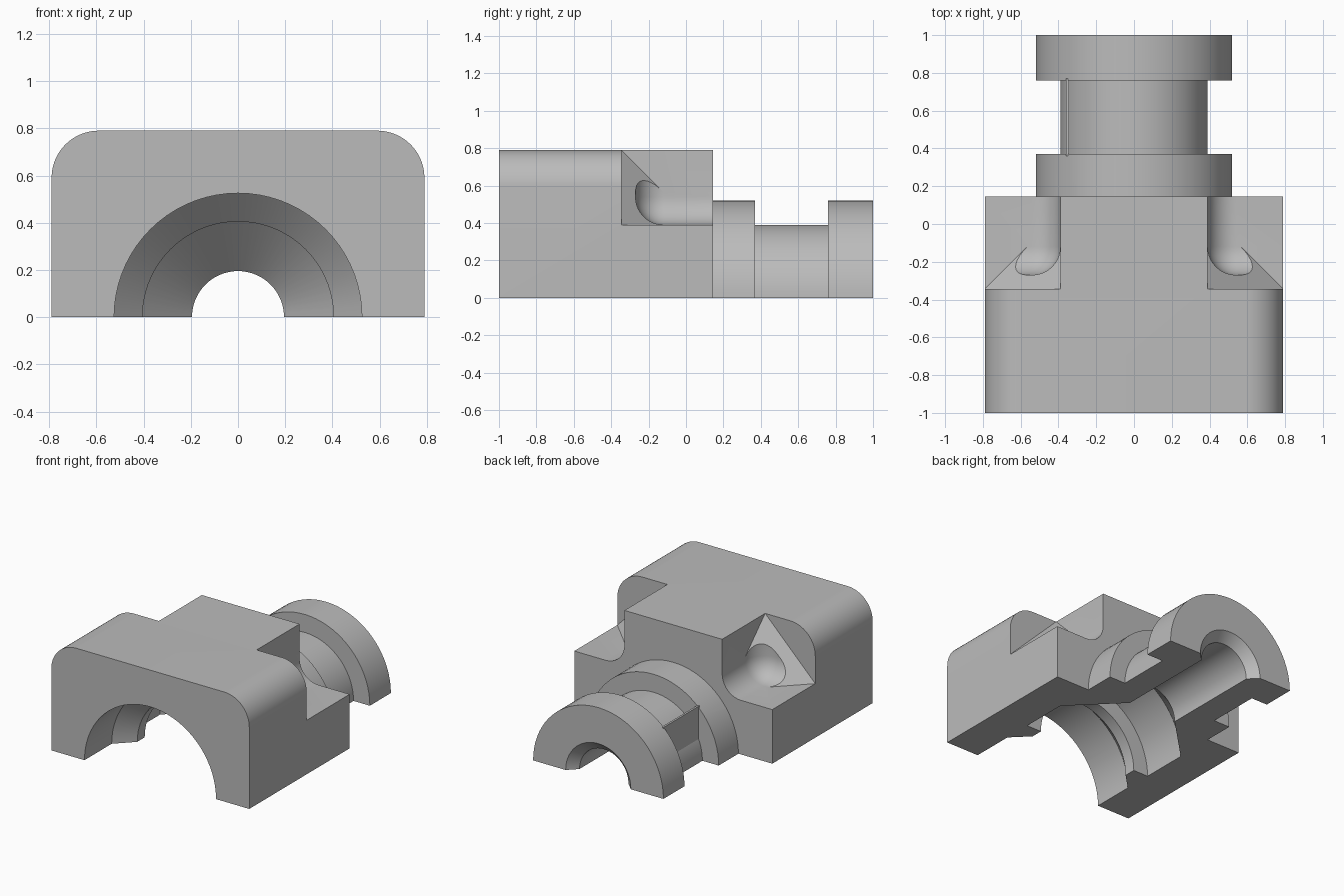
import bpy, bmesh, math
from mathutils import Vector

cube = bpy.data.objects.get("Cube")
if cube:
    bpy.data.objects.remove(cube, do_unlink=True)

grey = bpy.data.materials.new("plain_grey")
grey.use_nodes = True
colour = (0.5, 0.5, 0.5, 1)
grey.diffuse_color = colour
grey.node_tree.nodes["Principled BSDF"].inputs["Base Color"].default_value = colour

WALL, FLOOR, NOTCH_Y, HALF = 0.39, 0.39, -0.345, 0.79
BACK = 0.145


def finish(name, bm):
    bmesh.ops.recalc_face_normals(bm, faces=bm.faces)
    mesh = bpy.data.meshes.new(name)
    bm.to_mesh(mesh)
    bm.free()
    mesh.materials.append(grey)
    ob = bpy.data.objects.new(name, mesh)
    bpy.context.collection.objects.link(ob)
    return ob


def box(name, lo, hi):
    bm = bmesh.new()
    bmesh.ops.create_cube(bm, size=1)
    for v in bm.verts:
        v.co = Vector([(a + b) / 2 + c * (b - a) for a, b, c in zip(lo, hi, v.co)])
    return finish(name, bm)


def lathe(name, profile, steps=72):
    """Solid of revolution about the y axis from (radius, y) pairs."""
    bm = bmesh.new()
    rings = []
    for r, y in profile:
        angles = [2 * math.pi * i / steps for i in range(steps)]
        rings.append([bm.verts.new((r * math.cos(t), y, r * math.sin(t))) for t in angles])
    for a, b in zip(rings, rings[1:]):
        for i in range(steps):
            j = (i + 1) % steps
            bm.faces.new((a[i], a[j], b[j], b[i]))
    bm.faces.new(rings[0])
    bm.faces.new(rings[-1])
    return finish(name, bm)


def rounded_pocket(side):
    """Box with the three edges at its inner corner rounded."""
    bm = bmesh.new()
    bmesh.ops.create_cube(bm, size=1)
    for v in bm.verts:
        v.co = (v.co + Vector((0.5, 0.5, 0.5))) * 0.8
    corner = min(bm.verts, key=lambda v: v.co.length)
    bmesh.ops.bevel(bm, geom=list(corner.link_edges), offset=0.15, segments=10,
                    profile=0.5, affect='EDGES')
    for v in bm.verts:
        v.co = (side * (WALL + v.co.x), NOTCH_Y + 0.075 + v.co.y, FLOOR + v.co.z)
    return finish("pocket_cutter", bm)


def corner_slope(side):
    """Cuts away everything outside the sloping gusset plane."""
    bm = bmesh.new()
    for depth in (0, 0.225):
        edge, far = 0.4 - depth, 0.8
        for a, b in ((edge, 0), (0, edge), (far, 0), (0, far), (far, far)):
            bm.verts.new((side * (WALL + a), NOTCH_Y + depth, FLOOR + b))
    bmesh.ops.convex_hull(bm, input=bm.verts)
    bmesh.ops.dissolve_limit(bm, angle_limit=0.01, verts=bm.verts, edges=bm.edges)
    return finish("slope_cutter", bm)


# Main block with rounded upper edges
bm = bmesh.new()
bmesh.ops.create_cube(bm, size=1)
for v in bm.verts:
    v.co = (v.co.x * 2 * HALF, -1 + (v.co.y + 0.5) * (1 + BACK), v.co.z * 2 * HALF)
top_edges = [e for e in bm.edges
             if all(v.co.z > 0 for v in e.verts)
             and abs(e.verts[0].co.x - e.verts[1].co.x) < 0.01]
bmesh.ops.bevel(bm, geom=top_edges, offset=0.2, segments=14, profile=0.5, affect='EDGES')
mount = finish("mount_block", bm)

# Grooved collar at the back
collar = lathe("collar", [(0.52, 0), (0.52, 0.37), (0.39, 0.37), (0.39, 0.76),
                          (0.52, 0.76), (0.52, 1)])

# Stepped bore with an inner ring, a conical seat and a flared outlet
bore = lathe("bore_cutter", [(0.525, -1.1), (0.525, -0.69), (0.405, -0.57), (0.405, -0.485),
                             (0.525, -0.485), (0.525, -0.14), (0.195, 0.19),
                             (0.195, 0.935), (0.275, 1.015)])
base = box("base_cutter", (-2, -2, -2), (2, 2, 0))

steps = [('UNION', collar)]
for side in (-1, 1):
    steps += [('DIFFERENCE', corner_slope(side)), ('DIFFERENCE', rounded_pocket(side))]
steps += [('DIFFERENCE', bore), ('DIFFERENCE', base)]
for operation, tool in steps:
    mod = mount.modifiers.new(tool.name, 'BOOLEAN')
    mod.operation, mod.object, mod.solver = operation, tool, 'EXACT'

# Bake the result and drop the helpers
bpy.context.view_layer.update()
graph = bpy.context.evaluated_depsgraph_get()
baked = bpy.data.meshes.new_from_object(mount.evaluated_get(graph))
mount.modifiers.clear()
mount.data = baked
for _, tool in steps:
    bpy.data.objects.remove(tool, do_unlink=True)

# Thin web between the collar flanges
box("groove_web", (-0.36, 0.36, 0.02), (-0.345, 0.77, 0.385))

bpy.ops.object.select_all(action='DESELECT')
mount.select_set(True)
bpy.context.view_layer.objects.active = mount
bpy.ops.object.shade_smooth_by_angle(angle=math.radians(25))
